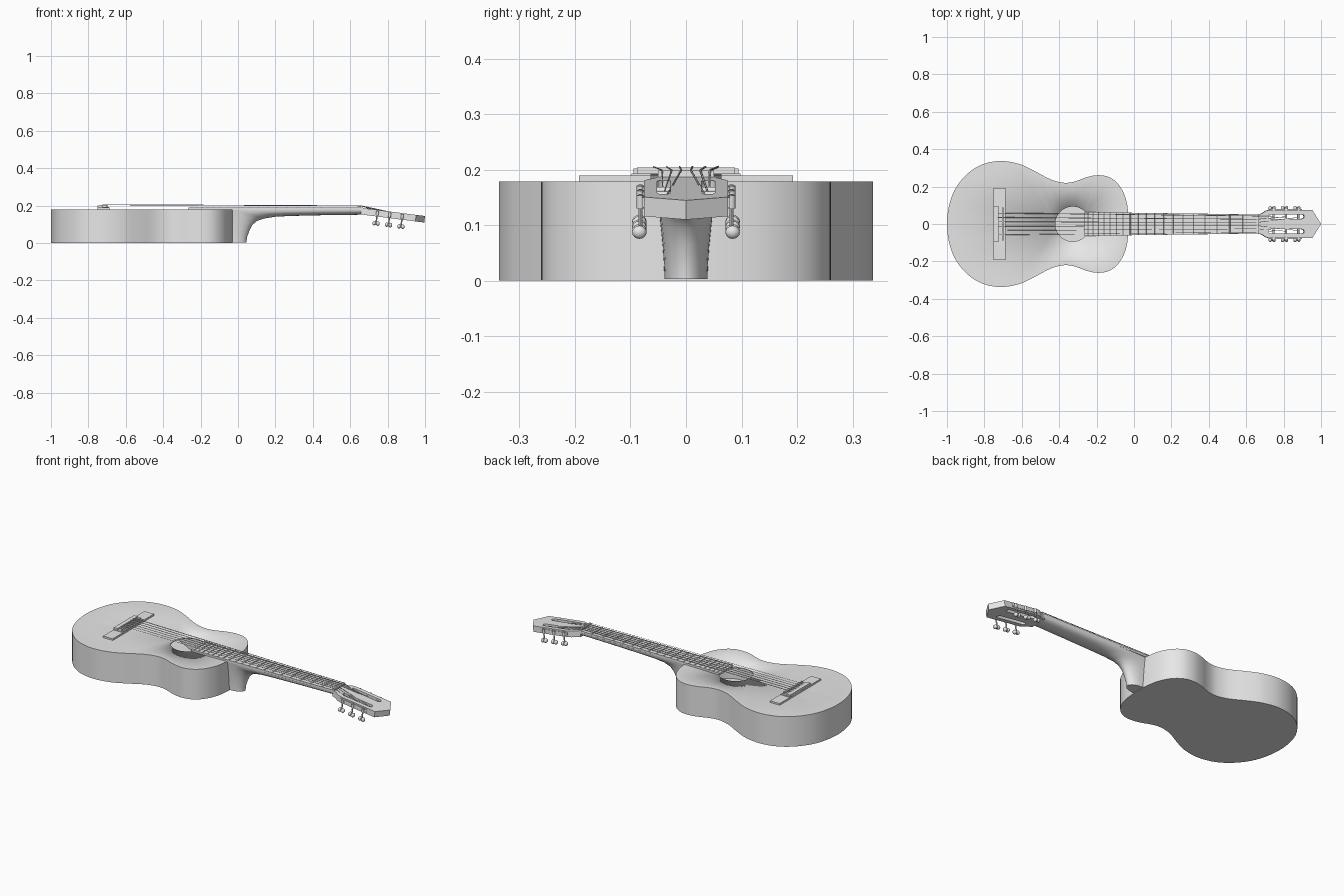
import bpy, bmesh, math
from mathutils import Vector, Matrix

if "Cube" in bpy.data.objects:
    bpy.data.objects.remove(bpy.data.objects["Cube"])

grey = bpy.data.materials.new("plain_grey")
grey.diffuse_color = (0.8, 0.8, 0.8, 1)
grey.use_nodes = True
grey.node_tree.nodes["Principled BSDF"].inputs["Base Color"].default_value = grey.diffuse_color


def finish(name, bm, matrix=None, angle=0.6):
    bmesh.ops.recalc_face_normals(bm, faces=bm.faces[:])
    me = bpy.data.meshes.new(name)
    bm.to_mesh(me)
    bm.free()
    if matrix is not None:
        me.transform(matrix)
    me.materials.append(grey)
    me.shade_smooth()
    me.set_sharp_from_angle(angle=angle)
    ob = bpy.data.objects.new(name, me)
    bpy.context.collection.objects.link(ob)
    return ob


def loop(bm, pts, z):
    vs = [bm.verts.new((x, y, z)) for x, y in pts]
    return vs, [bm.edges.new((vs[i - 1], vs[i])) for i in range(len(vs))]


def fill(bm, loops, z):
    """Flat face bounded by an outline and any holes; returns vertex rings."""
    rings = [loop(bm, p, z) for p in loops]
    bmesh.ops.triangle_fill(bm, use_beauty=True, use_dissolve=False,
                            edges=[e for r in rings for e in r[1]])
    return [r[0] for r in rings]


def walls(bm, a, b):
    for i in range(len(a)):
        bm.faces.new((a[i - 1], a[i], b[i], b[i - 1]))


def plate(name, loops, z0, z1, matrix=None):
    bm = bmesh.new()
    for a, b in zip(fill(bm, loops, z0), fill(bm, loops, z1)):
        walls(bm, a, b)
    return finish(name, bm, matrix)


def box(name, x0, x1, w, z0, z1):
    return plate(name, [[(x0, -w), (x1, -w), (x1, w), (x0, w)]], z0, z1)


def rod(bm, a, b, r, sides=8):
    a, b = Vector(a), Vector(b)
    m = Matrix.Translation((a + b) / 2) @ (b - a).to_track_quat('Z', 'Y').to_matrix().to_4x4()
    bmesh.ops.create_cone(bm, cap_ends=True, segments=sides, radius1=r, radius2=r,
                          depth=(b - a).length, matrix=m)


def mirrored(half):
    """Half outline (y >= 0) closed into a full symmetric outline."""
    return half + [(x, -y) for x, y in reversed(half) if y > 0]


def smooth(pts, n):
    """Closed Catmull-Rom curve through the points."""
    out, k = [], len(pts)
    for i in range(k):
        p = [Vector(pts[(i + j) % k]) for j in (-1, 0, 1, 2)]
        for s in range(n):
            t = s / n
            q = 0.5 * (2 * p[1] + (p[2] - p[0]) * t
                       + (2 * p[0] - 5 * p[1] + 4 * p[2] - p[3]) * t * t
                       + (3 * p[1] - p[0] - 3 * p[2] + p[3]) * t ** 3)
            out.append((q.x, q.y))
    return out


# Hollow body with an open sound hole
half = [(-1, 0), (-.99, .092), (-.96, .18), (-.9, .26), (-.82, .315), (-.72, .337),
        (-.62, .323), (-.54, .288), (-.46, .245), (-.41, .227), (-.36, .22),
        (-.31, .229), (-.25, .251), (-.19, .261), (-.13, .249), (-.08, .208),
        (-.045, .14), (-.031, .06), (-.03, 0)]
outline = smooth(mirrored(half), 4)
hole = [(-.328 + .093 * math.cos(i * math.tau / 48), .093 * math.sin(i * math.tau / 48))
        for i in range(48)]
bm = bmesh.new()
low = fill(bm, [outline], 0)
high = fill(bm, [outline, hole], .179)
walls(bm, low[0], high[0])
body = finish("body", bm)
mod = body.modifiers.new("shell", 'SOLIDIFY')
mod.thickness, mod.offset = .01, -1

# Neck and heel: half-ellipse sections (back point, outer point, half width)
sections = [((-.04, .003), (.045, .003), .039), ((-.04, .03), (.048, .03), .040),
            ((-.04, .06), (.06, .065), .042), ((-.04, .10), (.075, .095), .046),
            ((-.04, .14), (.10, .118), .050), ((-.03, .18), (.14, .131), .056),
            ((.10, .18), (.20, .141), .058), ((.25, .18), (.28, .145), .057),
            ((.45, .18), (.45, .149), .054), ((.68, .18), (.68, .152), .050)]
bm = bmesh.new()
rings = []
for (ax, az), (bx, bz), w in sections:
    ring = []
    for i in range(17):
        t = math.pi * i / 16
        s = math.sin(t) ** .8 if 0 < i < 16 else 0
        ring.append(bm.verts.new((ax + (bx - ax) * s, w * math.cos(t), az + (bz - az) * s)))
    rings.append(ring)
for a, b in zip(rings, rings[1:]):
    walls(bm, a, b)
bm.faces.new(rings[0])
bm.faces.new(rings[-1])
finish("neck", bm)


# Fingerboard, nut and frets
def board_w(x):
    return .064 - .014 * (x + .265) / .925


plate("fingerboard", [[(-.265, -.064), (.66, -.05), (.66, .05), (-.265, .064)]], .178, .190)
box("nut", .655, .668, .05, .178, .198)
bm = bmesh.new()
for n in range(1, 20):
    x = .66 - 1.36 * (1 - 2 ** (-n / 12))
    rod(bm, (x, -board_w(x), .190), (x, board_w(x), .190), .003, 8)
finish("frets", bm)

# Bridge
box("bridge_base", -.75, -.687, .193, .177, .189)
box("bridge_middle", -.748, -.69, .098, .186, .193)
box("tie_block", -.75, -.724, .095, .19, .202)
box("saddle", -.706, -.698, .088, .19, .204)

# Slotted head, tilted back from the nut
tilt = Matrix.Translation((.66, 0, .188)) @ Matrix.Rotation(.127, 4, 'Y')
head = mirrored([(0, .05), (.025, .056), (.045, .070), (.065, .076), (.295, .076), (.343, 0)])


def slot(cy, x0=.07, x1=.24, r=.012):
    pts = []
    for i in range(9):
        t = math.pi / 2 + math.pi * i / 8
        pts.append((x0 + r * math.cos(t), cy + r * math.sin(t)))
    return pts + [(x0 + x1 - x, 2 * cy - y) for x, y in pts]


plate("head", [head, slot(.04), slot(-.04)], -.035, 0, tilt)

# Tuners: rollers, posts and winged buttons on each side
pegs = [.088, .155, .222]
for side, label in ((1, "left"), (-1, "right")):
    bm = bmesh.new()
    for x in pegs:
        rod(bm, (x, side * .02, -.014), (x, side * .082, -.014), .006, 12)
    finish("rollers_" + label, bm, tilt)
    bm = bmesh.new()
    for x in pegs:
        rod(bm, (x, side * .082, -.004), (x, side * .082, -.068), .004, 10)
        rod(bm, (x, side * .082, -.006), (x, side * .082, -.030), .007, 12)
    finish("tuner_posts_" + label, bm, tilt)
    bm = bmesh.new()
    for x in pegs:
        for dx in (-.010, .010):
            m = Matrix.Translation((x + dx, side * .084, -.072)) @ Matrix.Diagonal((.010, .013, .012, 1))
            bmesh.ops.create_uvsphere(bm, u_segments=14, v_segments=8, radius=1, matrix=m)
        rod(bm, (x, side * .084, -.066), (x, side * .084, -.08), .007, 10)
    finish("tuner_buttons_" + label, bm, tilt, 1.0)
    # Long side plate that carries the posts
    plate("tuner_plate_" + label, [[(.068, side * .075), (.242, side * .075),
                                    (.242, side * .079), (.068, side * .079)]], -.026, -.008, tilt)

# Strings from tie block over saddle and nut to the rollers
bm = bmesh.new()
for i in range(6):
    f = (i - 2.5) / 2.5
    side = 1 if f > 0 else -1
    peg = pegs[int(abs(i - 2.5) - .5)]
    peg = pegs[2 - pegs.index(peg)]
    r = .0012 + .0002 * i
    end = tilt @ Vector((peg, side * (.034 + .008 * abs(f)), -.008))
    path = [Vector((-.73, .058 * f, .202)), Vector((-.702, .058 * f, .205)),
            Vector((.661, .043 * f, .199)), end]
    for a, b in zip(path, path[1:]):
        rod(bm, a, b, r, 6)
finish("strings", bm)
